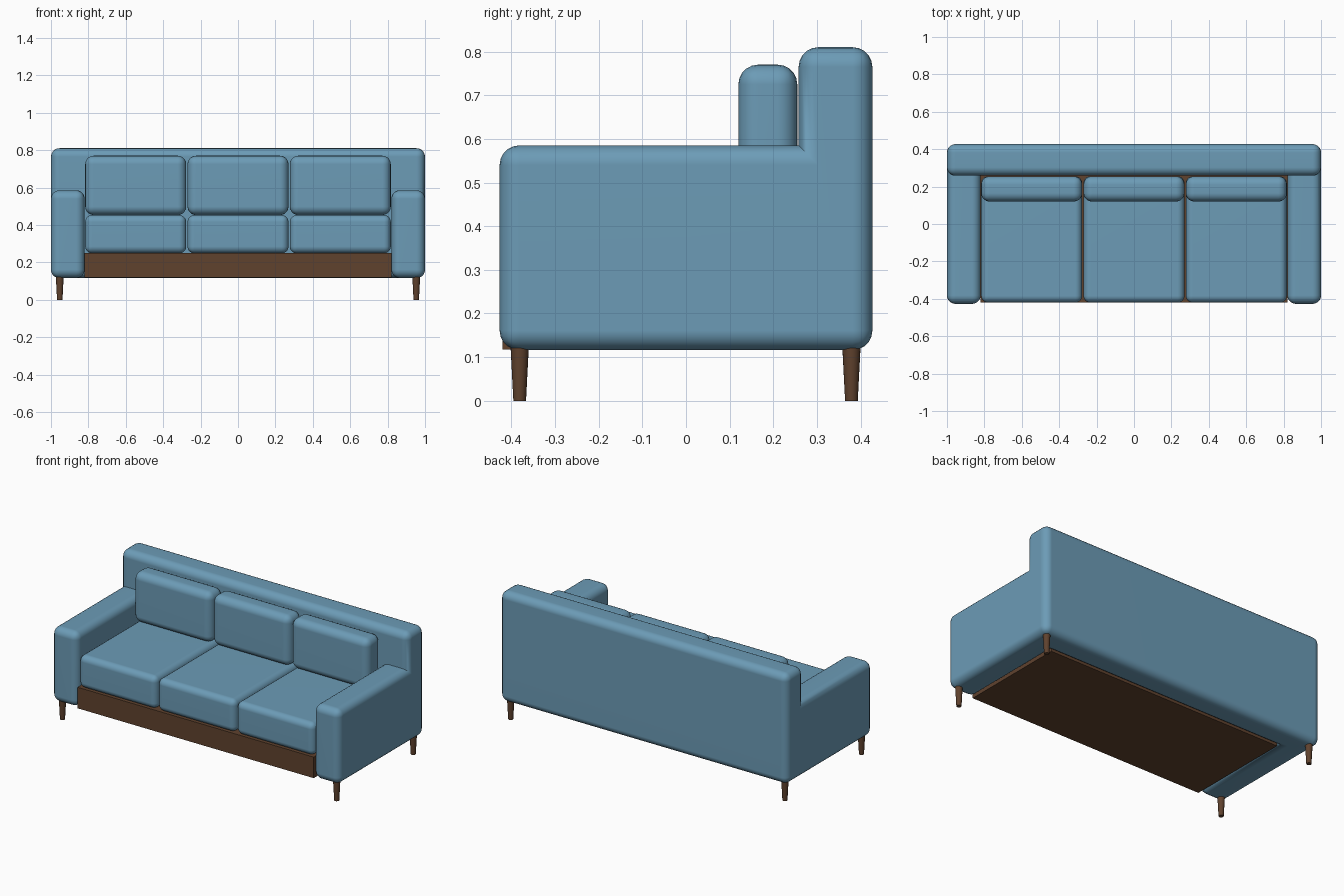
import bpy, bmesh, math
from mathutils import Matrix, Vector

cube = bpy.data.objects.get("Cube")
if cube:
    bpy.data.objects.remove(cube, do_unlink=True)


def material(name, rgb):
    m = bpy.data.materials.new(name)
    m.use_nodes = True
    m.diffuse_color = (*rgb, 1)
    bsdf = next(n for n in m.node_tree.nodes if n.type == 'BSDF_PRINCIPLED')
    bsdf.inputs["Base Color"].default_value = (*rgb, 1)
    return m


FABRIC = material("blue fabric", (0.15, 0.33, 0.47))
WOOD = material("dark wood", (0.115, 0.054, 0.027))


def finish(name, bm, mat, smooth=True):
    bmesh.ops.recalc_face_normals(bm, faces=bm.faces[:])
    me = bpy.data.meshes.new(name)
    bm.to_mesh(me)
    bm.free()
    me.materials.append(mat)
    ob = bpy.data.objects.new(name, me)
    bpy.context.collection.objects.link(ob)
    if smooth:
        bpy.ops.object.select_all(action='DESELECT')
        ob.select_set(True)
        bpy.context.view_layer.objects.active = ob
        bpy.ops.object.shade_smooth_by_angle(angle=math.radians(40))
        wn = ob.modifiers.new("flat panels", 'WEIGHTED_NORMAL')
        wn.keep_sharp = True
    return ob


def add_box(bm, lo, hi):
    lo, hi = Vector(lo), Vector(hi)
    mat = Matrix.Translation((lo + hi) / 2) @ Matrix.Diagonal((*(hi - lo), 1))
    bmesh.ops.create_cube(bm, size=1, matrix=mat)


def round_edges(bm, radius, segments=5):
    """Round every outward corner, leaving the inward creases crisp."""
    bm.normal_update()
    edges = [e for e in bm.edges if e.is_manifold
             and e.calc_face_angle_signed() > 0.5]
    bmesh.ops.bevel(bm, geom=edges, offset=radius, offset_type='OFFSET',
                    segments=segments, profile=0.5, affect='EDGES',
                    clamp_overlap=True)


def cushion(name, lo, hi, radius):
    bm = bmesh.new()
    add_box(bm, lo, hi)
    round_edges(bm, radius)
    return finish(name, bm, FABRIC)


# Main dimensions
INNER, BACK_Y, DEPTH = 0.82, 0.258, 0.427
BOTTOM, ARM_Z, TOP = 0.116, 0.585, 0.81

# Upholstered frame: arms and backrest as one shell of joined blocks
xs = (-1, -INNER, INNER, 1)
ys = (-DEPTH, BACK_Y, DEPTH)
zs = (BOTTOM, ARM_Z, TOP)
bm = bmesh.new()
for i in range(3):
    for j in range(2):
        for k in range(2):
            if j == 1 or (i != 1 and k == 0):
                add_box(bm, (xs[i], ys[j], zs[k]),
                        (xs[i + 1], ys[j + 1], zs[k + 1]))
bmesh.ops.remove_doubles(bm, verts=bm.verts[:], dist=1e-4)
# drop the doubled walls between neighbouring blocks
groups = {}
for f in bm.faces:
    c = f.calc_center_median()
    groups.setdefault(tuple(round(v, 3) for v in c), []).append(f)
inside = [f for g in groups.values() if len(g) > 1 for f in g]
# a shared wall may also have been merged into one face with inner edges
inside += [f for f in bm.faces if f not in inside
           and all(len(e.link_faces) > 2 for e in f.edges)]
bmesh.ops.delete(bm, geom=inside, context='FACES')
bmesh.ops.recalc_face_normals(bm, faces=bm.faces[:])
bmesh.ops.dissolve_limit(bm, angle_limit=0.02, verts=bm.verts[:],
                         edges=bm.edges[:])
round_edges(bm, 0.045)
finish("sofa_frame", bm, FABRIC)

# Wooden base between the arms
bm = bmesh.new()
add_box(bm, (-INNER, -0.42, 0.118), (INNER, BACK_Y + 0.004, 0.25))
finish("wooden_base", bm, WOOD, smooth=False)

# Three seat cushions and three back cushions
for label, cx in (("right", -0.547), ("middle", 0), ("left", 0.547)):
    cushion(label + "_seat_cushion", (cx - 0.27, -0.421, 0.248),
            (cx + 0.27, 0.255, 0.453), 0.037)
    cushion(label + "_back_cushion", (cx - 0.27, 0.12, 0.453),
            (cx + 0.27, 0.255, 0.77), 0.045)

# Four tapered legs
for side, x in (("right", -0.953), ("left", 0.953)):
    for end, y in (("front", -0.381), ("back", 0.379)):
        bm = bmesh.new()
        bmesh.ops.create_cone(bm, cap_ends=True, segments=20, radius1=0.0145,
                              radius2=0.021, depth=0.125,
                              matrix=Matrix.Translation((x, y, 0.0625)))
        finish(f"{end}_{side}_leg", bm, WOOD)
